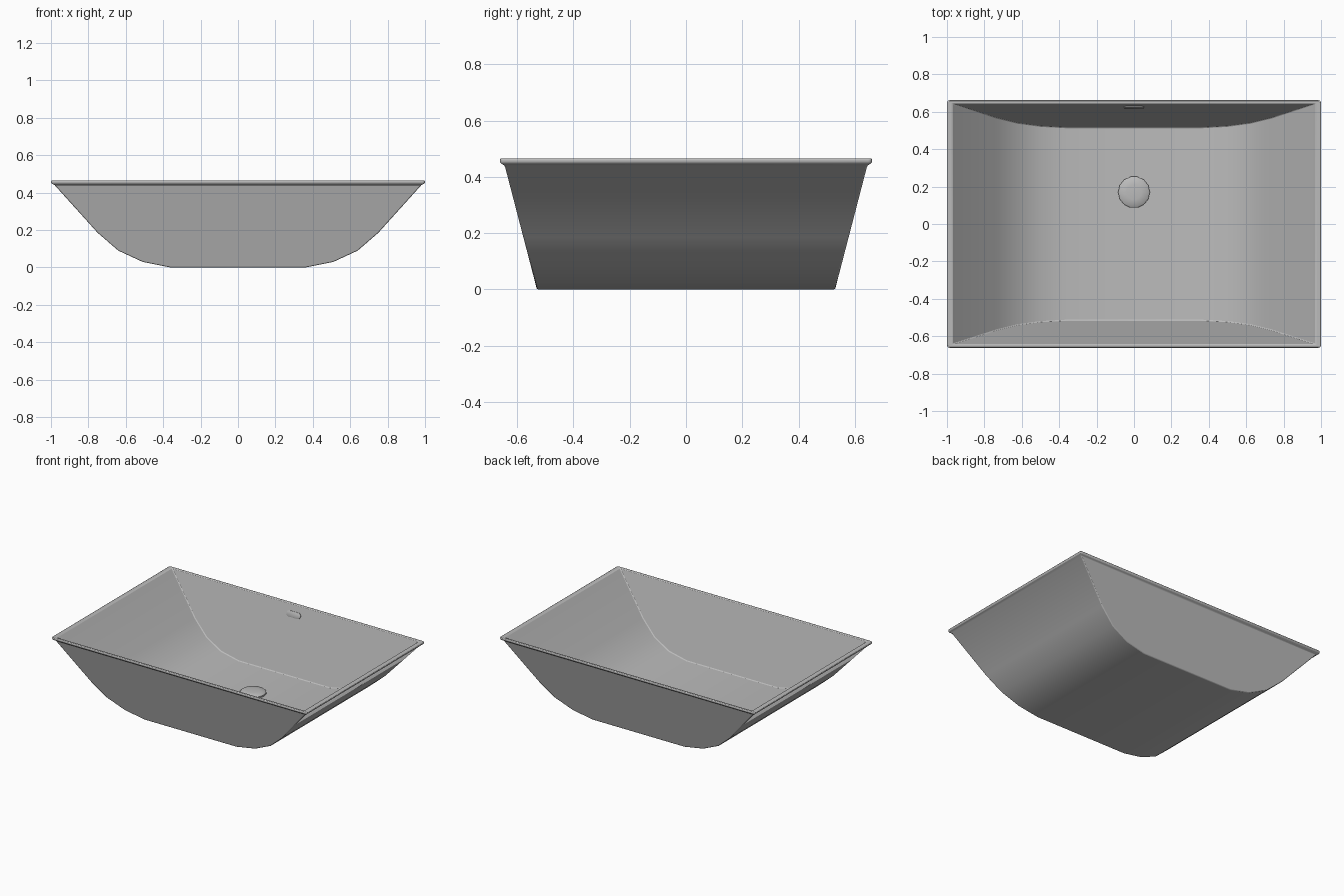
import bpy, bmesh, math
from mathutils import Matrix, Vector

cube = bpy.data.objects.get("Cube")
if cube:
    bpy.data.objects.remove(cube)

grey = bpy.data.materials.new("ceramic grey")
grey.use_nodes = True
colour = (0.5, 0.5, 0.5, 1)
grey.diffuse_color = colour
grey.node_tree.nodes["Principled BSDF"].inputs["Base Color"].default_value = colour


def finish(name, bm, bevel=0):
    bmesh.ops.recalc_face_normals(bm, faces=bm.faces)
    mesh = bpy.data.meshes.new(name)
    bm.to_mesh(mesh)
    bm.free()
    mesh.materials.append(grey)
    obj = bpy.data.objects.new(name, mesh)
    bpy.context.collection.objects.link(obj)
    bpy.ops.object.select_all(action='DESELECT')
    obj.select_set(True)
    bpy.context.view_layer.objects.active = obj
    if bevel:
        mod = obj.modifiers.new("soft edges", 'BEVEL')
        mod.width = bevel
        mod.segments = 2
        mod.limit_method = 'ANGLE'
        mod.angle_limit = math.radians(35)
    bpy.ops.object.shade_smooth_by_angle(angle=math.radians(35))
    return obj


def trough(bm, half, base_y, slope):
    """Curved floor with two sloping end walls; returns its four top corners."""
    profile = [(-x, z) for x, z in half] + [(x, z) for x, z in reversed(half)]
    front, back = [[bm.verts.new((x, s * (base_y + slope * z), z)) for x, z in profile]
                   for s in (-1, 1)]
    for i in range(len(profile) - 1):
        bm.faces.new((front[i], front[i + 1], back[i + 1], back[i]))
    bm.faces.new(front)
    bm.faces.new(back)
    return [front[0], front[-1], back[-1], back[0]]


def rectangle(bm, x, y, z):
    return [bm.verts.new((sx * x, sy * y, z)) for sx, sy in ((-1, -1), (1, -1), (1, 1), (-1, 1))]


def bridge(bm, a, b):
    n = len(a)
    for i in range(n):
        bm.faces.new((a[i], a[(i + 1) % n], b[(i + 1) % n], b[i]))


# Basin: outer shell, flared rim and inner bowl as one closed skin
bm = bmesh.new()
outer = trough(bm, [(0.98, 0.44), (0.75, 0.185), (0.64, 0.09), (0.51, 0.03), (0.36, 0)], 0.53, 0.26)
inner = trough(bm, [(0.97, 0.465), (0.735, 0.2), (0.625, 0.105), (0.5, 0.045), (0.355, 0.018)], 0.511, 0.285)
rings = [outer, rectangle(bm, 1, 0.662, 0.45), rectangle(bm, 1, 0.662, 0.465), inner]
for a, b in zip(rings, rings[1:]):
    bridge(bm, a, b)
corners = [e for e in bm.edges if e.verts[0] in rings[1] and e.verts[1] in rings[2]
           or e.verts[1] in rings[1] and e.verts[0] in rings[2]]
bmesh.ops.bevel(bm, geom=corners, offset=0.015, segments=3, profile=0.5, affect='EDGES')
finish("basin", bm, 0.005)

# Drain cap: shallow domed disc on the floor
bm = bmesh.new()
sides = 14
loops = []
for r, z in ((0.085, 0.016), (0.085, 0.028), (0.077, 0.034), (0.04, 0.039)):
    loops.append([bm.verts.new((r * math.cos(i * math.tau / sides), 0.17 + r * math.sin(i * math.tau / sides), z))
                  for i in range(sides)])
for a, b in zip(loops, loops[1:]):
    bridge(bm, a, b)
bm.faces.new(loops[0])
bm.faces.new(loops[-1])
finish("drain_cap", bm)

# Overflow plate: thin pill lying on the sloping back wall
bm = bmesh.new()
tilt = math.atan(0.285)
frame = Matrix.Translation((0, 0.511 + 0.285 * 0.4, 0.4)) @ Matrix.Rotation(-tilt, 4, 'X')
pills = []
for depth, r in ((0.002, 0.02), (-0.005, 0.02), (-0.007, 0.016)):
    ring = []
    for i in range(16):
        a = math.pi * (i % 8) / 7 - math.pi / 2 + math.pi * (i // 8)
        side = 0.035 if i < 8 else -0.035
        ring.append(bm.verts.new(frame @ Vector((side + r * math.cos(a), depth, r * math.sin(a)))))
    pills.append(ring)
for a, b in zip(pills, pills[1:]):
    bridge(bm, a, b)
bm.faces.new(pills[0])
bm.faces.new(pills[-1])
finish("overflow_plate", bm)
